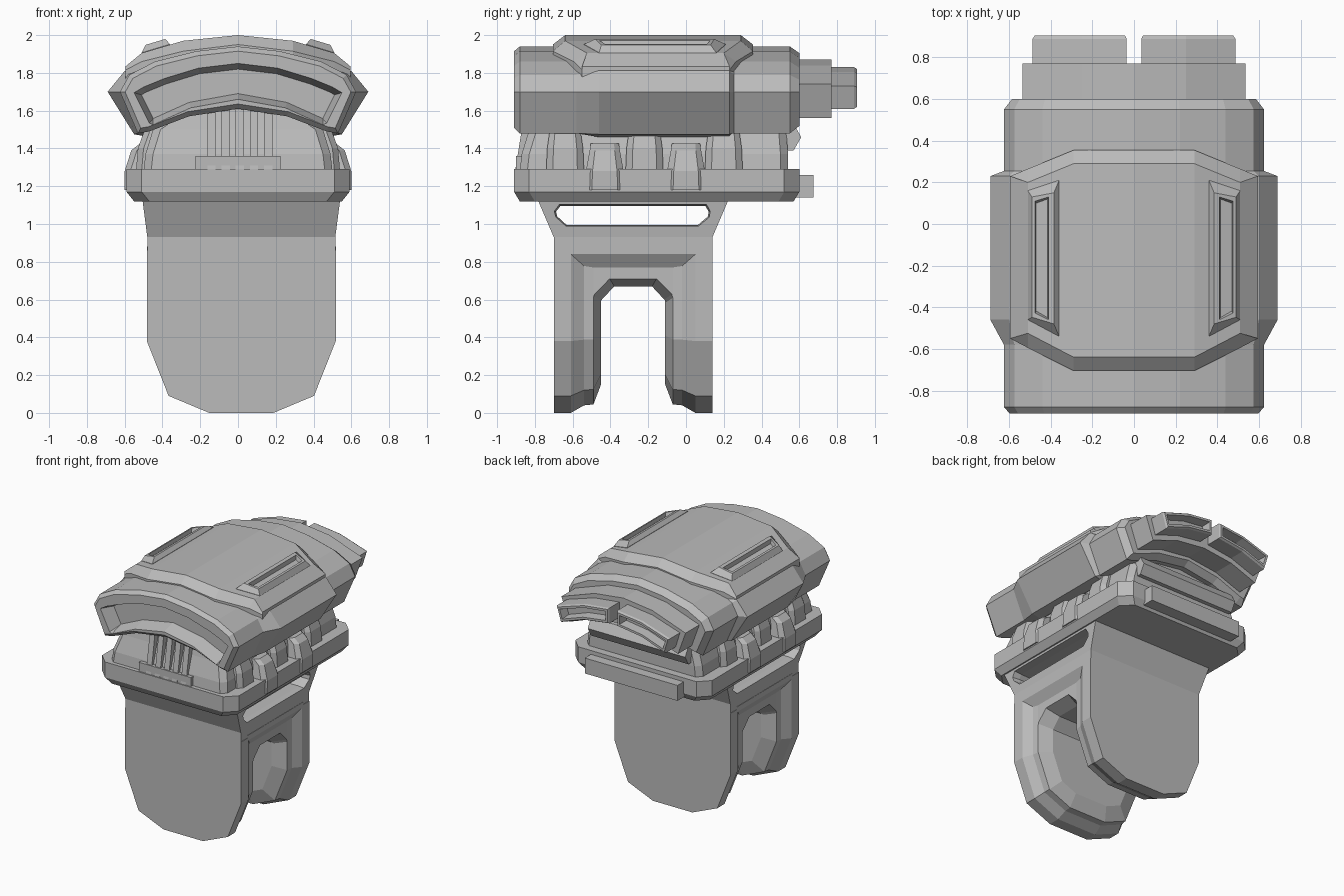
import bpy, bmesh
from mathutils import Vector

cube = bpy.data.objects.get("Cube")
if cube:
    bpy.data.objects.remove(cube)

grey = bpy.data.materials.new("plain_grey")
grey.use_nodes = True
colour = (0.5, 0.5, 0.5, 1)
grey.diffuse_color = colour
grey.node_tree.nodes["Principled BSDF"].inputs["Base Color"].default_value = colour


def loft(name, rings):
    """Skin a list of equal-length point rings and cap both ends."""
    bm = bmesh.new()
    loops = [[bm.verts.new(p) for p in ring] for ring in rings]
    n = len(loops[0])
    for a, b in zip(loops, loops[1:]):
        for i in range(n):
            j = (i + 1) % n
            bm.faces.new((a[i], a[j], b[j], b[i]))
    bm.faces.new(loops[0])
    bm.faces.new(loops[-1])
    bmesh.ops.recalc_face_normals(bm, faces=bm.faces)
    mesh = bpy.data.meshes.new(name)
    bm.to_mesh(mesh)
    bm.free()
    mesh.materials.append(grey)
    obj = bpy.data.objects.new(name, mesh)
    bpy.context.collection.objects.link(obj)
    return obj


def inset(poly, d):
    """Shrink a closed 2D polygon by distance d."""
    pts = [Vector(p) for p in poly]
    n = len(pts)
    area = sum(pts[i - 1].x * pts[i].y - pts[i].x * pts[i - 1].y for i in range(n))
    sign = 1 if area > 0 else -1
    out = []
    for i, p in enumerate(pts):
        a = (p - pts[i - 1]).normalized()
        b = (pts[(i + 1) % n] - p).normalized()
        na, nb = Vector((-a.y, a.x)), Vector((-b.y, b.x))
        out.append(p + (na + nb) * (sign * d / (1 + na.dot(nb))))
    return out


def mirrored(half):
    return half + [(-x, z) for x, z in reversed(half) if x > 0]


def at_x(x, poly):
    return [(x, p[0], p[1]) for p in poly]


def at_y(y, poly, dx=0):
    return [(p[0] + dx, y, p[1]) for p in poly]


def plan(z, x, y0, y1, c=0.0, dx=0):
    """Rectangle with chamfered corners at height z."""
    pts = [(x - c, y0), (x, y0 + c), (x, y1 - c), (x - c, y1)]
    pts += [(-px, py) for px, py in reversed(pts)]
    return [(px + dx, py, z) for px, py in pts]


# Clamp legs: rounded plates that step inwards
SHIFT = 0.0175
MID_Y = -0.28
leg = mirrored([(0.17, 0), (0.385, 0.09), (0.5, 0.38), (0.5, 0.86)])
for name, s in (("front_leg", -1), ("back_leg", 1)):
    steps = [(0.42, 0), (0.33, 0), (0.26, 0.04), (0.21, 0.045), (0.17, 0.15)]
    loft(name, [at_y(MID_Y + s * y, inset(leg, d), SHIFT) for y, d in steps])


# Arch between the legs
def arch(grow):
    h = [(0.1 + grow * 0.6, 0.67 + grow), (0.165 + grow, 0.6 + grow * 0.7),
         (0.24, 0.5), (0.33, 0.5), (0.33, 0.8)]
    h = h + [(-y, z) for y, z in reversed(h)]
    return [(MID_Y + y, z) for y, z in h]


loft("arch_bridge", [at_x(SHIFT + x, arch(g)) for x, g in
                     ((-0.455, 0.04), (-0.35, 0), (0.35, 0), (0.455, 0.04))])
loft("arch_brow", [plan(z, x, -0.62, 0.06, dx=SHIFT) for z, x in
                   ((0.77, 0.455), (0.84, 0.5), (0.88, 0.5))])

# Flared neck with a slot through both sides
neck = loft("neck", [plan(0.84, 0.4975, -0.7, 0.14, dx=SHIFT),
                     plan(0.93, 0.4975, -0.7, 0.14, dx=SHIFT),
                     plan(1.14, 0.525, -0.79, 0.23, dx=SHIFT)])
slot = [(-0.64, 0.975), (0.07, 0.975), (0.135, 1.03), (0.14, 1.07),
        (0.115, 1.115), (-0.675, 1.115), (-0.71, 1.07), (-0.7, 1.03)]
cutter = loft("slot_cutter", [at_x(x, inset(slot, d)) for x, d in
                              ((-0.6, -0.005), (-0.44, 0.02), (0.48, 0.02), (0.64, -0.005))])
cutter.hide_render = True
cutter.hide_viewport = True
cut = neck.modifiers.new("slot", "BOOLEAN")
cut.operation = "DIFFERENCE"
cut.solver = "EXACT"
cut.object = cutter

# Base plate and rear tab
loft("base_plate", [plan(1.12, 0.55, -0.88, 0.57, 0.08), plan(1.17, 0.59, -0.91, 0.6, 0.08),
                    plan(1.29, 0.59, -0.91, 0.6, 0.08)])
loft("rear_tab", [plan(1.14, 0.4, 0.5, 0.675), plan(1.26, 0.4, 0.5, 0.675)])

# Waist under the hood
loft("waist", [plan(1.28, 0.5, -0.88, 0.54, 0.04), plan(1.37, 0.49, -0.87, 0.54, 0.04),
               plan(1.5, 0.45, -0.83, 0.53, 0.04), plan(1.64, 0.25, -0.8, 0.5, 0.04)])
loft("front_step", [plan(1.28, 0.225, -0.9, -0.8), plan(1.36, 0.225, -0.9, -0.8)])
for i in range(5):
    loft("front_rib", [plan(z, 0.022, y, -0.75, dx=-0.14 + i * 0.075)
                       for z, y in ((1.28, -0.905), (1.62, -0.85))])
bar = [(0.45, 1.39), (0.57, 1.39), (0.61, 1.46), (0.57, 1.53), (0.45, 1.53)]
loft("rear_bar", [at_x(x, bar) for x in (-0.42, 0.42)])


# Side lugs: short outer ones and tall inner ones
def lug(name, side, y, levels):
    rings = []
    for z, x, w in levels:
        pts = [(0.4, w), (x - 0.03, w), (x, w * 0.65), (x, -w * 0.65), (x - 0.03, -w), (0.4, -w)]
        rings.append([(side * px, y + py, z) for px, py in pts])
    loft(name, rings)


for side in (-1, 1):
    for y in (-0.43, 0.0):
        lug("outer_lug", side, y, [(1.18, 0.6, 0.105), (1.28, 0.6, 0.1),
                                   (1.39, 0.565, 0.08), (1.425, 0.52, 0.075)])
    for y in (-0.64, -0.22, 0.2):
        lug("inner_lug", side, y, [(1.28, 0.54, 0.1), (1.4, 0.53, 0.095), (1.54, 0.48, 0.075)])

# Arched hood with a recessed front mouth
hood_end = mirrored([(0, 1.94), (0.22, 1.915), (0.44, 1.86), (0.575, 1.79), (0.625, 1.7),
                     (0.53, 1.48), (0.47, 1.49), (0.26, 1.57), (0, 1.61)])
hood_mid = mirrored([(0, 1.94), (0.24, 1.915), (0.46, 1.86), (0.6, 1.81), (0.69, 1.7),
                     (0.55, 1.475), (0.47, 1.46), (0.26, 1.57), (0, 1.61)])
mouth = mirrored([(0, 1.85), (0.21, 1.825), (0.39, 1.77), (0.5, 1.725), (0.55, 1.695),
                  (0.47, 1.535), (0.45, 1.525), (0.25, 1.615), (0, 1.66)])
loft("hood", [at_y(-0.8, inset(mouth, 0.03)), at_y(-0.91, mouth), at_y(-0.91, inset(hood_end, 0.025)),
              at_y(-0.88, hood_end), at_y(-0.58, hood_end), at_y(-0.46, hood_mid),
              at_y(0.23, hood_mid), at_y(0.255, hood_end), at_y(0.55, hood_end),
              at_y(0.6, inset(hood_end, 0.035))])

# Curved top panel: x, outer y range, inner y range, edge height, top height
half = [(0.595, -0.55, 0.23, -0.55, 0.23, 1.815, 1.835),
        (0.51, -0.595, 0.265, -0.525, 0.2, 1.86, 1.905),
        (0.29, -0.705, 0.355, -0.64, 0.29, 1.915, 1.97),
        (0, -0.705, 0.355, -0.64, 0.29, 1.95, 2.0)]
full = half + [(-h[0], *h[1:]) for h in reversed(half[:-1])]
loft("top_panel", [at_x(x, [(a, zb - 0.1), (a, zb), (c, zt), (d, zt), (b, zb), (b, zb - 0.1)])
                   for x, a, b, c, d, zb, zt in full])

# Framed grooves on the top panel, following its slope
for side in (-1, 1):
    rings = []
    for rise, x0, x1, y0, y1 in ((-0.06, 0.36, 0.51, -0.54, 0.21), (0.0, 0.36, 0.51, -0.54, 0.21),
                                 (0.035, 0.385, 0.49, -0.48, 0.15), (0.035, 0.41, 0.475, -0.46, 0.13),
                                 (0.005, 0.415, 0.47, -0.45, 0.12)):
        slant = 0.05 if rise <= 0 else 0.02
        pts = [(x0, y0), (x1, y0 + slant * 1.6), (x1, y1 - slant), (x0, y1)]
        rings.append([(side * x, y, 2.06 - 0.3 * x + rise) for x, y in pts])
    loft("groove_frame", rings)

# Rear collar and twin hollow outlets
collar = mirrored([(0, 1.87), (0.25, 1.84), (0.535, 1.74), (0.47, 1.56), (0.25, 1.64), (0, 1.67)])
loft("rear_collar", [at_y(0.5, collar), at_y(0.77, collar)])
outlet = [(0.035, 1.83), (0.25, 1.805), (0.487, 1.73), (0.45, 1.61), (0.25, 1.68), (0.035, 1.71)]
for side in (-1, 1):
    shape = [(side * x, z) for x, z in outlet]
    loft("rear_outlet", [at_y(0.7, shape), at_y(0.89, shape), at_y(0.905, inset(shape, 0.008)),
                         at_y(0.905, inset(shape, 0.025)), at_y(0.83, inset(shape, 0.032))])
